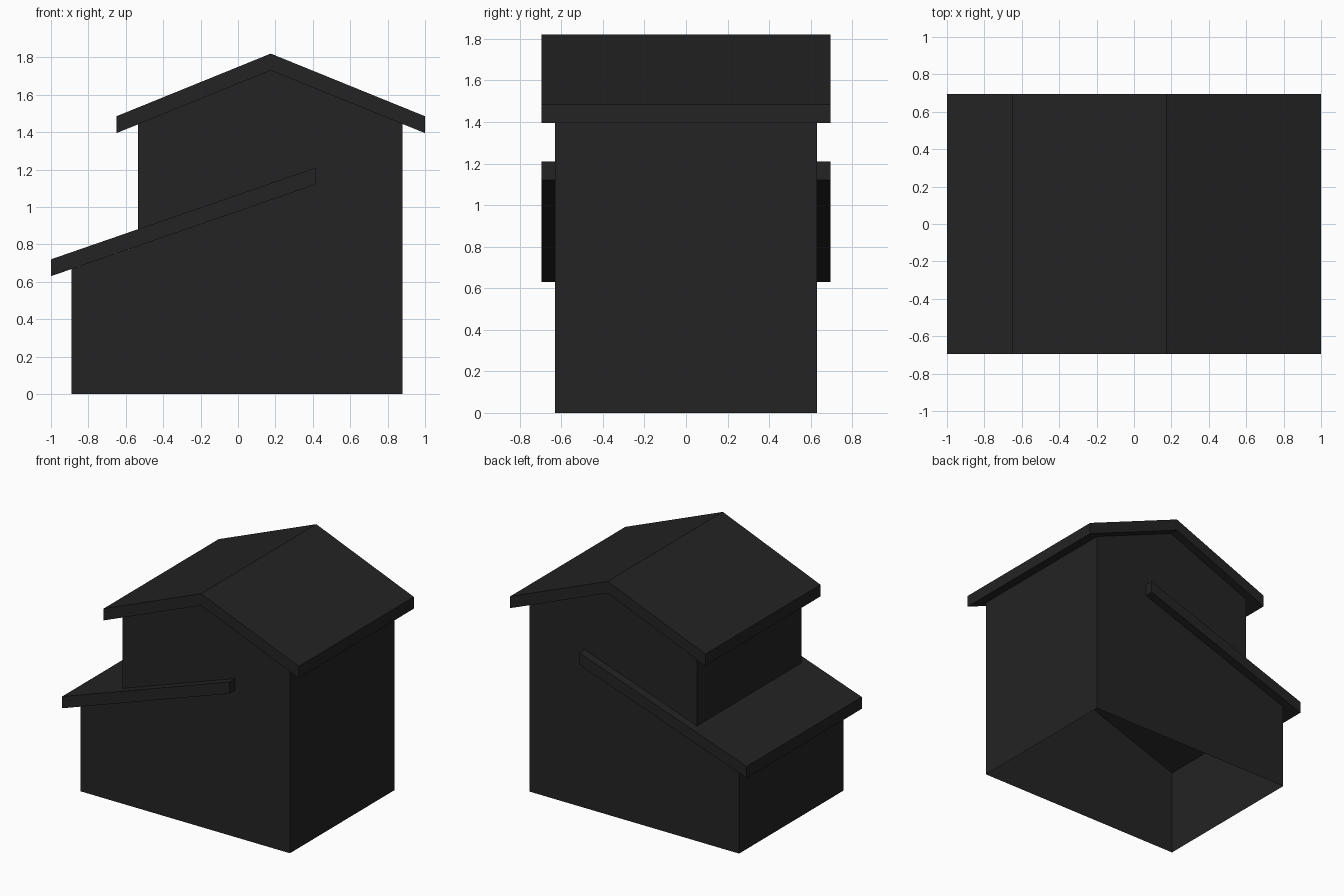
import bpy, bmesh

if "Cube" in bpy.data.objects:
    bpy.data.objects.remove(bpy.data.objects["Cube"])

charcoal = bpy.data.materials.new("charcoal")
charcoal.diffuse_color = (0.017, 0.017, 0.017, 1)
charcoal.use_nodes = True
charcoal.node_tree.nodes["Principled BSDF"].inputs["Base Color"].default_value = charcoal.diffuse_color


def extrude_profile(name, profile, half_depth, skip=()):
    """Sweep an x-z outline along y; skip lists the outline edges left open."""
    bm = bmesh.new()
    front = [bm.verts.new((x, -half_depth, z)) for x, z in profile]
    back = [bm.verts.new((x, half_depth, z)) for x, z in profile]
    n = len(profile)
    bm.faces.new(front)
    bm.faces.new(back[::-1])
    for i in range(n):
        if i not in skip:
            j = (i + 1) % n
            bm.faces.new((front[j], front[i], back[i], back[j]))
    mesh = bpy.data.meshes.new(name)
    bm.to_mesh(mesh)
    bm.free()
    mesh.materials.append(charcoal)
    obj = bpy.data.objects.new(name, mesh)
    bpy.context.collection.objects.link(obj)
    return obj


def slab(name, underside, thickness, half_depth):
    """Roof slab with vertical ends, given its underside line from left to right."""
    top = [(x, z + thickness) for x, z in reversed(underside)]
    return extrude_profile(name, underside + top, half_depth)


RIDGE_X = 0.175
THICK = 0.09

# Hollow walls: open underneath and where the roofs cover them
walls = [(-0.89, 0), (0.88, 0), (0.88, 1.444), (RIDGE_X, 1.73),
         (-0.535, 1.442), (-0.535, 0.791), (-0.89, 0.668)]
extrude_profile("walls", walls, 0.63, skip=(0, 2, 3, 5))

# Gabled main roof
slab("main_roof", [(-0.65, 1.395), (RIDGE_X, 1.73), (1.0, 1.395)], THICK, 0.695)

# Sloping lower roof, running through the walls
slab("lower_roof", [(-1.0, 0.63), (0.415, 1.12)], THICK, 0.695)
